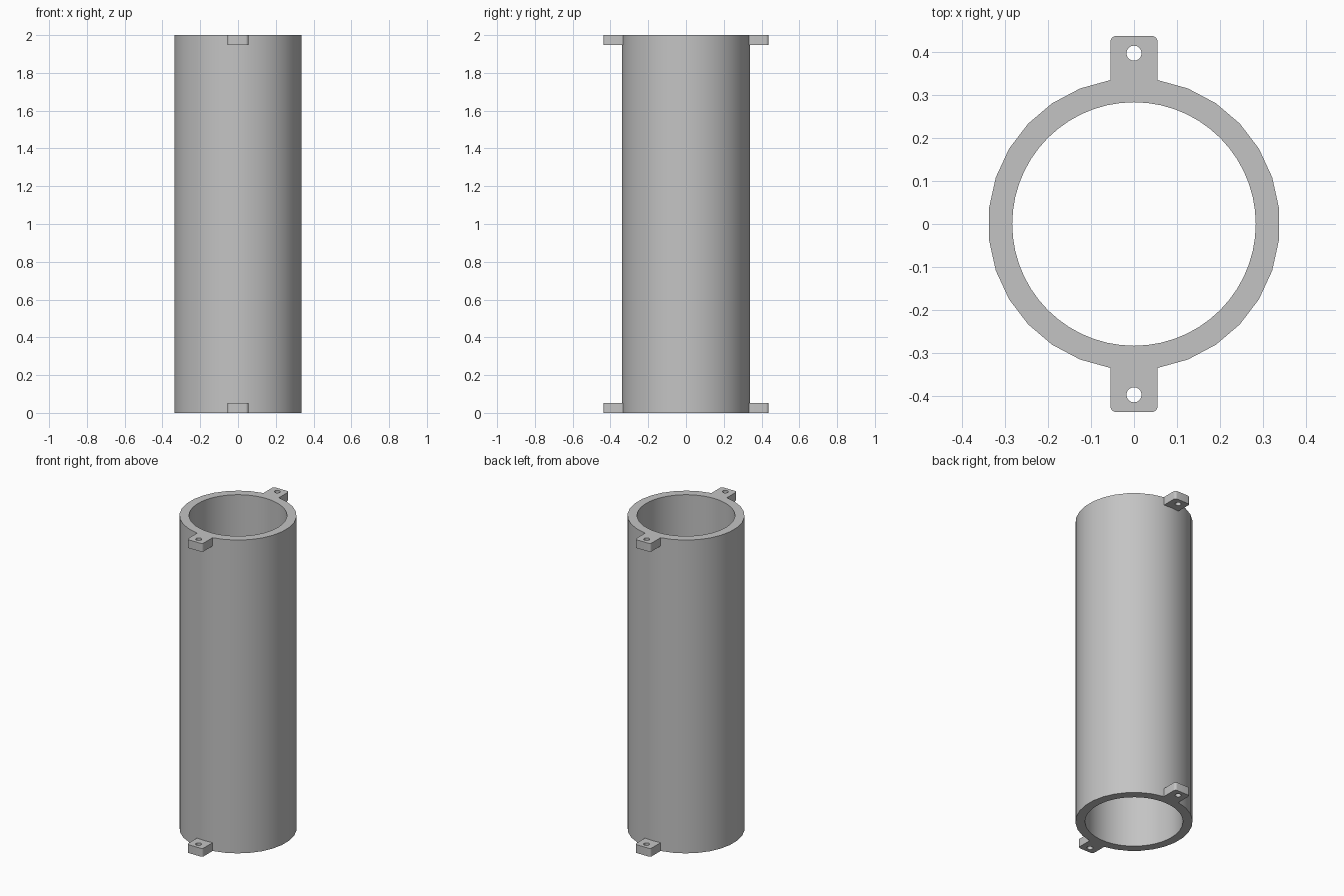
import bpy, bmesh
from math import sin, cos, pi, asin, radians

cube = bpy.data.objects.get("Cube")
if cube:
    bpy.data.objects.remove(cube)

HEIGHT, OUTER, BORE = 2.0, 0.339, 0.283
TAB_HALF, TAB_END, TAB_THICK = 0.055, 0.4375, 0.053
HOLE_Y, HOLE_R, CORNER = 0.397, 0.0175, 0.015

grey = bpy.data.materials.new("light grey")
grey.use_nodes = True
color = (0.55, 0.55, 0.55, 1)
grey.diffuse_color = color
grey.node_tree.nodes["Principled BSDF"].inputs["Base Color"].default_value = color


def arc(radius, start, end, steps, cx=0.0, cy=0.0):
    """Points along an arc, both ends included."""
    angles = [start + (end - start) * i / steps for i in range(steps + 1)]
    return [(cx + radius * cos(a), cy + radius * sin(a)) for a in angles]


def prism(name, loops, z0, z1):
    """Closed solid from an outline and a hole."""
    bm = bmesh.new()
    caps = ([], [])
    for loop in loops:
        rows = [[bm.verts.new((x, y, z)) for x, y in loop] for z in (z0, z1)]
        n = len(loop)
        for i in range(n):
            j = (i + 1) % n
            bm.faces.new((rows[0][i], rows[0][j], rows[1][j], rows[1][i]))
            for cap, row in zip(caps, rows):
                cap.append(bm.edges.get((row[i], row[j])))
    for cap in caps:
        bmesh.ops.triangle_fill(bm, edges=cap, use_beauty=True)
    bmesh.ops.recalc_face_normals(bm, faces=bm.faces)
    mesh = bpy.data.meshes.new(name)
    bm.to_mesh(mesh)
    bm.free()
    mesh.materials.append(grey)
    obj = bpy.data.objects.new(name, mesh)
    bpy.context.collection.objects.link(obj)
    bpy.ops.object.select_all(action='DESELECT')
    obj.select_set(True)
    bpy.context.view_layer.objects.active = obj
    bpy.ops.object.shade_smooth_by_angle(angle=radians(30))
    return obj


# Tube: faceted sides between the tabs, short arcs behind them
half = asin(TAB_HALF / OUTER)
side = arc(OUTER, half - pi / 2, pi / 2 - half, 13)
back = arc(OUTER, pi / 2 - half, pi / 2 + half, 2)
half_ring = side + back[1:-1]
outline = half_ring + [(-x, -y) for x, y in half_ring]
bore = arc(BORE, 0, 2 * pi, 56)[:-1]
prism("tube", [outline, bore], 0, HEIGHT)

# Mounting tabs: rounded outer corners and a bolt hole
corner_x, corner_y = TAB_HALF - CORNER, TAB_END - CORNER
tab = (back[::-1]
       + arc(CORNER, 0, pi / 2, 5, corner_x, corner_y)
       + arc(CORNER, pi / 2, pi, 5, -corner_x, corner_y))
hole = arc(HOLE_R, 0, 2 * pi, 20, 0, HOLE_Y)[:-1]
for level, z in (("bottom", 0), ("top", HEIGHT - TAB_THICK)):
    for place, s in (("front", -1), ("back", 1)):
        loops = [[(s * x, s * y) for x, y in loop] for loop in (tab, hole)]
        prism(f"{level}_{place}_tab", loops, z, z + TAB_THICK)
